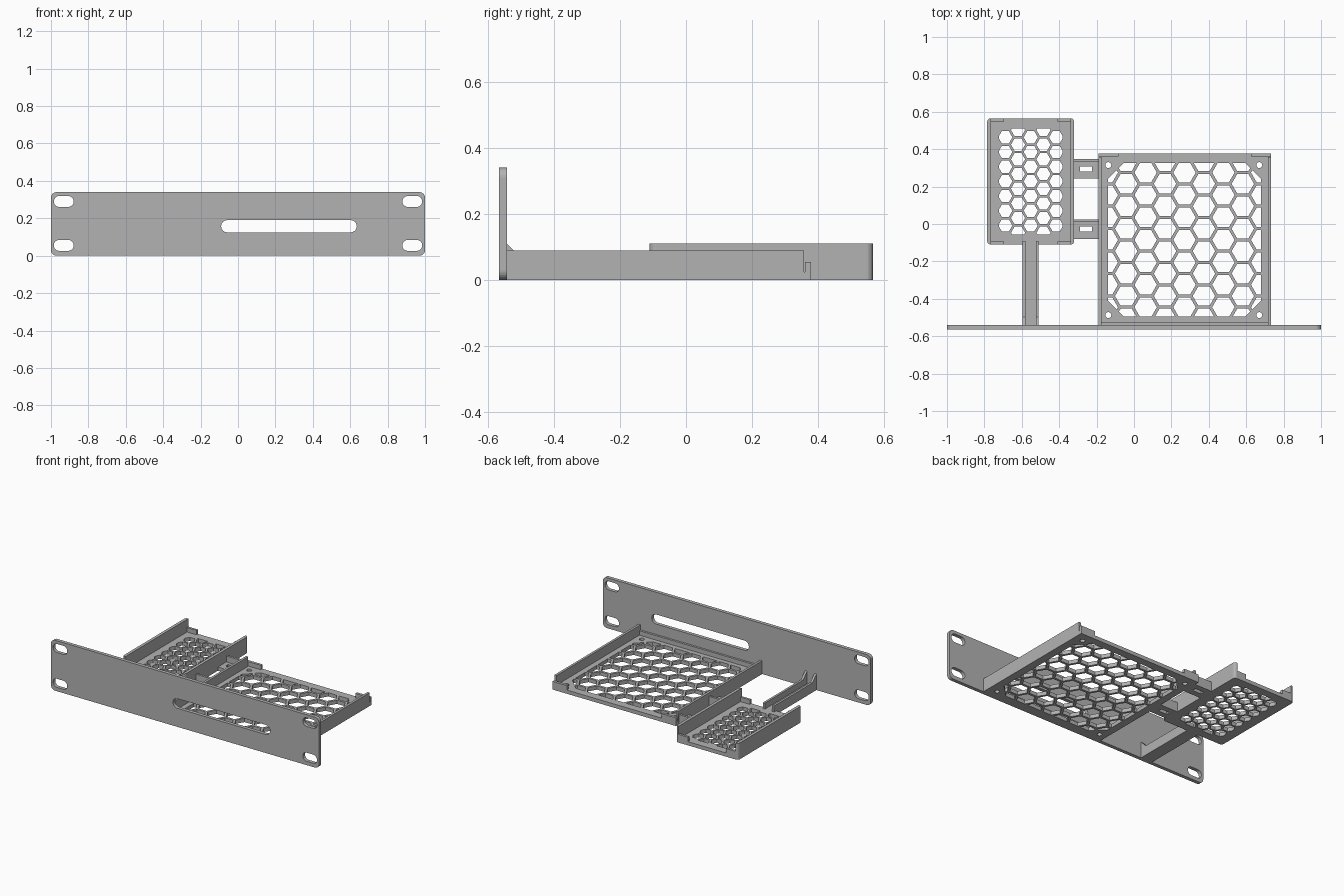
import bpy, bmesh, math
from mathutils import Vector

if "Cube" in bpy.data.objects:
    bpy.data.objects.remove(bpy.data.objects["Cube"])

GREY = (0.45, 0.45, 0.45, 1)
mat = bpy.data.materials.new("light grey plastic")
mat.use_nodes = True
mat.diffuse_color = GREY
mat.node_tree.nodes["Principled BSDF"].inputs["Base Color"].default_value = GREY

FLOOR = 0.025
LIP = 0.055


def slab(name, outline, lo, hi, holes=(), axis="z"):
    """Extrude a flat outline with holes from lo to hi along an axis."""
    curve = bpy.data.curves.new(name, "CURVE")
    curve.dimensions, curve.fill_mode = "2D", "BOTH"
    curve.extrude = (hi - lo) / 2
    for loop in [outline, *holes]:
        spline = curve.splines.new("POLY")
        spline.points.add(len(loop) - 1)
        for point, (u, v) in zip(spline.points, loop):
            point.co = (u, v, 0, 1)
        spline.use_cyclic_u = True
    temp = bpy.data.objects.new(name, curve)
    bpy.context.collection.objects.link(temp)
    graph = bpy.context.evaluated_depsgraph_get()
    mesh = bpy.data.meshes.new_from_object(temp.evaluated_get(graph))
    bpy.data.objects.remove(temp)
    bpy.data.curves.remove(curve)
    bm = bmesh.new()
    bm.from_mesh(mesh)
    bmesh.ops.remove_doubles(bm, verts=bm.verts, dist=0.0001)
    for vert in bm.verts:
        u, v, w = vert.co.x, vert.co.y, vert.co.z + (lo + hi) / 2
        vert.co = {"x": (w, u, v), "y": (u, w, v), "z": (u, v, w)}[axis]
    bmesh.ops.recalc_face_normals(bm, faces=bm.faces)
    for face in bm.faces:
        face.smooth = False
    bm.to_mesh(mesh)
    bm.free()
    mesh.materials.clear()
    mesh.materials.append(mat)
    obj = bpy.data.objects.new(name, mesh)
    bpy.context.collection.objects.link(obj)
    return obj


def rounded(x0, x1, y0, y1, radii=(0, 0, 0, 0), steps=6):
    """Rectangle outline; radii run from the upper right, anticlockwise."""
    points = []
    corners = [(x1, y1, -1, -1), (x0, y1, 1, -1), (x0, y0, 1, 1), (x1, y0, -1, 1)]
    for i, (x, y, sx, sy) in enumerate(corners):
        r = radii[i]
        if not r:
            points.append((x, y))
            continue
        for k in range(steps + 1):
            a = math.pi / 2 * (i + k / steps)
            points.append((x + sx * r + r * math.cos(a), y + sy * r + r * math.sin(a)))
    return points


def stadium(x0, x1, y0, y1):
    r = (y1 - y0) / 2 - 0.0005
    return rounded(x0, x1, y0, y1, (r,) * 4)


def ngon(x, y, r, n):
    return [(x + r * math.cos(math.tau * k / n), y + r * math.sin(math.tau * k / n))
            for k in range(n)]


def clip(poly, normal, limit):
    """Keep the part of a polygon where normal . p <= limit."""
    kept = []
    for a, b in zip(poly, poly[1:] + poly[:1]):
        da, db = (Vector(p).dot(normal) - limit for p in (a, b))
        if da <= 0:
            kept.append(a)
        if da * db < 0:
            kept.append(tuple(Vector(a).lerp(Vector(b), da / (da - db))))
    return kept


def area(poly):
    return abs(sum(a[0] * b[1] - a[1] * b[0]
                   for a, b in zip(poly, poly[1:] + poly[:1]))) / 2


def honeycomb(cx, cy, hx, hy, pitch, wall, cut):
    """Hexagon openings clipped to a rectangle with cut corners."""
    step, r = pitch * math.sqrt(3) / 2, (pitch - wall) / math.sqrt(3)
    cells = []
    for i in range(-6, 7):
        for j in range(-6, 7):
            cell = ngon(i * step, (j + (i % 2) / 2) * pitch, r, 6)
            for sx in (-1, 1):
                cell = clip(cell, Vector((sx, 0)), hx)
                cell = clip(cell, Vector((0, sx)), hy)
                for sy in (-1, 1):
                    cell = clip(cell, Vector((sx, sy)), hx + hy - cut)
            if len(cell) > 2 and area(cell) > pitch * pitch * 0.06:
                cells.append([(cx + x, cy + y) for x, y in cell])
    return cells


# Front panel with four mounting slots and a long opening
slots = [stadium(x - 0.053, x + 0.053, z - 0.029, z + 0.029)
         for x in (-0.932, 0.932) for z in (0.055, 0.29)]
slots.append(stadium(-0.09, 0.635, 0.125, 0.19))
slab("front_panel", rounded(-1, 1, 0, 0.34, (0.03,) * 4), -0.565, -0.541, slots, "y")

# Large tray: vented floor with screw holes at the corners
LX0, LX1, LY0, LY1 = -0.19, 0.733, -0.545, 0.378
vents = honeycomb(0.27, -0.085, 0.41, 0.41, 0.12, 0.016, 0.085)
screws = [ngon(x, y, 0.016, 16) for x in (-0.137, 0.67) for y in (-0.487, 0.315)]
slab("large_tray_floor", rounded(LX0, LX1, LY0, LY1), 0, FLOOR, vents + screws)
slab("large_tray_front_lip", rounded(LX0, LX1, LY0, -0.527), 0, LIP)
for side, x0, x1 in (("right", LX0, LX0 + 0.016), ("left", LX1 - 0.016, LX1)):
    slab(f"large_tray_{side}_wall", rounded(x0, x1, LY0, 0.357), 0, 0.09)
for side, x0 in (("right", LX0), ("left", LX1 - 0.108)):
    slab(f"large_tray_{side}_stop", rounded(x0, x0 + 0.108, 0.36, LY1), 0, LIP)

# Small tray: vented floor, tall side walls and corner stops
SX0, SX1, SY0, SY1, R = -0.785, -0.32, -0.11, 0.565, 0.019
vents = honeycomb(-0.552, 0.228, 0.17, 0.283, 0.0785, 0.013, 0.03)
slab("small_tray_floor", rounded(SX0, SX1, SY0, SY1, (R,) * 4), 0, FLOOR, vents)
slab("small_tray_right_wall", rounded(SX0, SX0 + 0.02, SY0, SY1, (0, R, R, 0)), 0, 0.11)
slab("small_tray_left_wall", rounded(SX1 - 0.02, SX1, SY0, SY1, (R, 0, 0, R)), 0, 0.11)
for side, x0 in (("right", SX0 + 0.015), ("left", SX1 - 0.09)):
    for end, y0 in (("front", SY0), ("back", SY1 - 0.016)):
        slab(f"small_tray_{end}_{side}_stop", rounded(x0, x0 + 0.075, y0, y0 + 0.016), 0, LIP)

# Channel arm joining the small tray to the panel, with sloped gussets
slab("arm_floor", rounded(-0.595, -0.51, -0.545, -0.1), 0, FLOOR)
rib = [(-0.545, 0), (-0.09, 0), (-0.09, 0.065), (-0.497, 0.065), (-0.545, 0.113)]
for side, x0 in (("right", -0.595), ("left", -0.525)):
    slab(f"arm_{side}_rib", rib, x0, x0 + 0.015, axis="x")

# Bridges between the trays, each with a tie slot and a stiffening rib
for name, y in (("front", -0.08), ("back", 0.242)):
    tie = rounded(-0.29, -0.225, y + 0.04, y + 0.066)
    slab(f"{name}_bridge", rounded(-0.325, -0.185, y, y + 0.105), 0, FLOOR, [tie])
    slab(f"{name}_bridge_rib", rounded(-0.325, -0.185, y + 0.09, y + 0.105), 0, 0.065)
